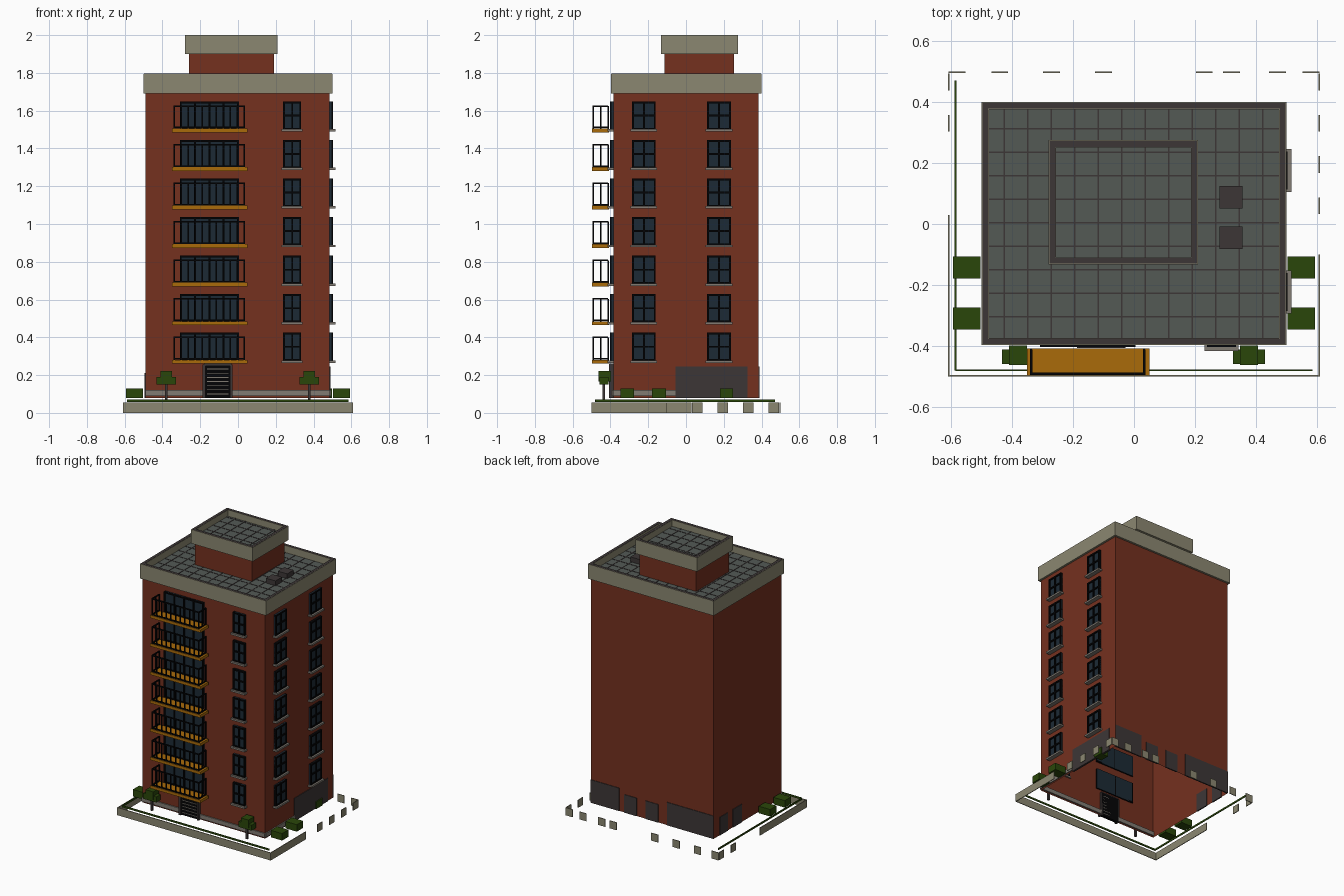
import bpy, bmesh
from mathutils import Matrix, Vector

cube = bpy.data.objects.get("Cube")
if cube:
    bpy.data.objects.remove(cube, do_unlink=True)


def material(name, red, green, blue):
    """Make a flat material from display colour values."""
    colour = [(c / 255) ** 2.2 for c in (red, green, blue)] + [1]
    mat = bpy.data.materials.new(name)
    mat.use_nodes = True
    mat.diffuse_color = colour
    shader = next(n for n in mat.node_tree.nodes if n.type == 'BSDF_PRINCIPLED')
    shader.inputs["Base Color"].default_value = colour
    shader.inputs["Roughness"].default_value = 0.9
    return mat


brick = material("brick_red", 116, 52, 36)
stone = material("stone_beige", 138, 134, 112)
slate = material("dark_grey", 63, 57, 57)
glass = material("window_glass", 34, 46, 56)
black = material("black_metal", 12, 12, 14)
amber = material("balcony_amber", 168, 106, 18)
leaf = material("leaf_green", 46, 72, 18)
roofing = material("roof_grey", 84, 90, 86)
sill_grey = material("sill_grey", 128, 122, 114)


def part(name, mat, boxes, open_bottom=False):
    """Build one object from boxes given as x, y and z ranges."""
    bm = bmesh.new()
    for xs, ys, zs in boxes:
        low, high = Vector((xs[0], ys[0], zs[0])), Vector((xs[1], ys[1], zs[1]))
        place = Matrix.Translation((low + high) / 2) @ Matrix.Diagonal((*(high - low), 1))
        bmesh.ops.create_cube(bm, size=1, matrix=place)
    if open_bottom:
        bm.normal_update()
        under = [f for f in bm.faces if f.normal.z < -0.9]
        bmesh.ops.delete(bm, geom=under, context='FACES')
    mesh = bpy.data.meshes.new(name)
    bm.to_mesh(mesh)
    bm.free()
    mesh.materials.append(mat)
    obj = bpy.data.objects.new(name, mesh)
    bpy.context.collection.objects.link(obj)
    return obj


def around(centre, width):
    return (centre - width / 2, centre + width / 2)


def ring(xs, ys, zs, t):
    """Four walls of thickness t just inside a rectangle."""
    inner = (ys[0] + t, ys[1] - t)
    return [(xs, (ys[0], ys[0] + t), zs), (xs, (ys[1] - t, ys[1]), zs),
            ((xs[0], xs[0] + t), inner, zs), ((xs[1] - t, xs[1]), inner, zs)]


def inset(span, d):
    return (span[0] + d, span[1] - d)


# Main walls and rooftop block
WEST, EAST, FRONT, BACK = -0.49, 0.485, -0.385, 0.385
BASE, EAVE, DECK = 0.08, 1.69, 1.745
part("main_walls", brick, [((WEST, EAST), (FRONT, BACK), (BASE, EAVE + 0.02))], True)
part("rooftop_block", brick, [((-0.26, 0.19), (-0.115, 0.255), (DECK, 1.92))])


# Parapets with dark caps and tiled decks
def parapet(name, xs, ys, zs, deck):
    part(name + "_parapet", stone, ring(xs, ys, zs, 0.024))
    part(name + "_cap", slate,
         ring(inset(xs, 0.003), inset(ys, 0.003), (zs[1] - 0.004, zs[1] + 0.001), 0.019))
    dx, dy = inset(xs, 0.02), inset(ys, 0.02)
    part(name + "_deck", roofing, [(dx, dy, (zs[0] + 0.002, deck))])
    step, line, seam = 0.077, 0.006, (deck, deck + 0.002)
    seams = [(around(i * step - 0.04, line), dy, seam) for i in range(-6, 7)
             if dx[0] < i * step - 0.04 < dx[1]]
    seams += [(dx, around(i * step + 0.004, line), seam) for i in range(-5, 6)
              if dy[0] < i * step + 0.004 < dy[1]]
    part(name + "_deck_seams", slate, seams)


parapet("main", (-0.5, 0.5), (-0.397, 0.4), (EAVE, 1.795), DECK)
parapet("rooftop", (-0.28, 0.21), (-0.133, 0.275), (1.9, 2), 1.955)
part("roof_vents", slate, [((0.28, 0.355), around(y, 0.073), (DECK, DECK + 0.035))
                           for y in (-0.045, 0.088)])

# Storeys: windows, sills and balconies
frames, panes, sills, slabs, rails = [], [], [], [], []


def wall_box(side, span, depth, zs):
    """A box standing out from the front or the east wall."""
    if side == "front":
        return (span, (FRONT - depth, FRONT + 0.01), zs)
    return ((EAST - 0.01, EAST + depth), span, zs)


def window(side, span, zs, columns, rows):
    panes.append(wall_box(side, span, 0.01, zs))
    bar = 0.01
    for i in range(columns + 1):
        c = span[0] + bar / 2 + (span[1] - span[0] - bar) * i / columns
        frames.append(wall_box(side, around(c, bar), 0.018, zs))
    for i in range(rows + 1):
        c = zs[0] + bar / 2 + (zs[1] - zs[0] - bar) * i / rows
        frames.append(wall_box(side, span, 0.018, around(c, bar)))


for storey in range(7):
    z = 0.275 + 0.204 * storey
    zs = (z, z + 0.15)
    for side, centre, width in (("front", 0.287, 0.095), ("east", -0.223, 0.125),
                                ("east", 0.175, 0.125)):
        span = around(centre, width)
        window(side, span, zs, 2, 2)
        sills.append(wall_box(side, inset(span, -0.008), 0.031, (z - 0.01, z + 0.003)))
    window("front", (-0.308, 0.005), zs, 4, 1)
    slabs.append(((-0.35, 0.05), (-0.497, -0.408), (z - 0.014, z + 0.006)))
    # Railing with posts on three sides
    top, post = z + 0.125, 0.007
    left, right, near, far = -0.337, 0.033, -0.491, -0.412
    for h in (top, z + 0.012):
        rails.append((inset((left, right), -0.004), around(near, 0.008), around(h, 0.008)))
        rails += [(around(x, 0.008), (near, far), around(h, 0.008)) for x in (left, right)]
    for i in range(11):
        x = left + (right - left) * i / 10
        rails.append((around(x, post), around(near, post), (z, top)))
    rails += [(around(x, post), around(y, post), (z, top))
              for x in (left, right) for y in ((near + far) / 2, far)]

part("window_glass", glass, panes)
part("window_frames", black, frames)
part("window_sills", sill_grey, sills)
part("balcony_slabs", amber, slabs)
part("balcony_railings", black, rails)

# Entrance with slatted door
DOOR, HEAD = (-0.18, -0.035), 0.255
part("door_leaf", black, [wall_box("front", DOOR, 0.01, (BASE, HEAD))])
part("door_frame", slate,
     [wall_box("front", around(x, 0.014), 0.022, (BASE, HEAD)) for x in DOOR]
     + [wall_box("front", DOOR, 0.022, around(HEAD, 0.012))])
part("door_slats", sill_grey,
     [wall_box("front", inset(DOOR, 0.015), 0.014, around(0.1 + 0.022 * i, 0.004))
      for i in range(7)])

# Plinth band
BAND = (0.09, 0.12)
part("plinth_band", sill_grey,
     [wall_box("front", (WEST, DOOR[0]), 0.008, BAND),
      wall_box("front", (DOOR[1], EAST), 0.008, BAND),
      wall_box("east", (FRONT, -0.055), 0.008, BAND)])

# Grey service panels on the east, back and west walls
TALL, LOW = (BASE, 0.245), (BASE, 0.21)
panels = [wall_box("east", (-0.055, 0.325), 0.004, TALL)]
for span, zs in (((0.26, EAST), TALL), ((0.12, 0.22), LOW),
                 ((-0.05, 0.05), LOW), ((WEST, -0.12), TALL)):
    panels.append((span, (BACK - 0.005, BACK + 0.004), zs))
for span in ((0.23, 0.32), (0.07, 0.17)):
    panels.append(((WEST - 0.004, WEST + 0.005), span, LOW))
part("service_panels", slate, panels)

# Thin boundary curb, broken into blocks towards the back
EDGE, NEAR, REAR, THIN = 0.61, -0.5, 0.5, 0.005
KERB = (0, 0.055)
curb = [((-EDGE, EDGE), (NEAR, NEAR + THIN), KERB),
        ((-EDGE, THIN - EDGE), (NEAR, 0.03), KERB),
        ((EDGE - THIN, EDGE), (NEAR, -0.1), KERB)]
for y in (0.06, 0.195, 0.33, 0.465):
    curb.append(((EDGE - THIN, EDGE), around(y, 0.055), KERB))
for y in (0.33, 0.465):
    curb.append(((-EDGE, THIN - EDGE), around(y, 0.055), KERB))
for x in (-0.58, -0.44, -0.27, -0.1, 0.23, 0.32, 0.47, 0.58):
    curb.append((around(x, 0.055), (REAR - THIN, REAR), KERB))
part("boundary_curb", stone, curb)

# Low hedge line along the front and west
HEDGE = (0.057, 0.07)
part("hedge_line", leaf, [((-0.585, 0.585), around(-0.48, THIN), HEDGE),
                          (around(-0.585, THIN), (-0.48, 0.47), HEDGE)])

# Bushes and trees
bushes = [(around(x, 0.09), around(y, 0.072), (BASE, 0.13))
          for x in (-0.548, 0.548) for y in (-0.31, -0.143)]
bushes.append(((EAST - 0.05, EAST + 0.012), (0.18, 0.25), (BASE, 0.13)))
part("bushes", leaf, bushes)
for name, x in (("left_tree", 0.377), ("right_tree", -0.38)):
    part(name + "_trunk", slate, [(around(x, 0.014), around(-0.435, 0.014), (0.07, 0.17))])
    part(name + "_crown", leaf, [(around(x, 0.105), around(-0.435, 0.048), (0.15, 0.19)),
                                 (around(x, 0.06), around(-0.43, 0.065), (0.165, 0.222))])
